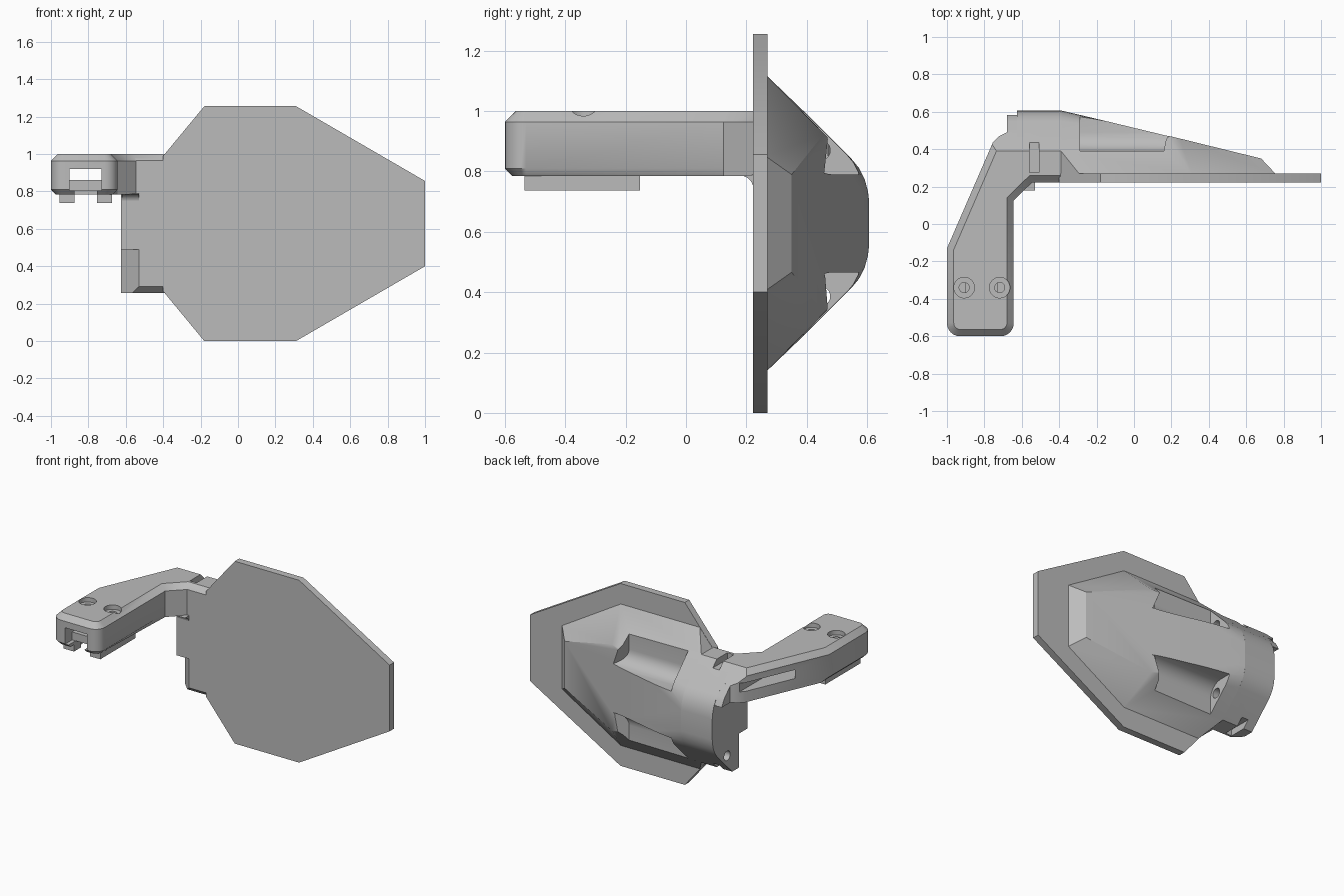
import bpy, bmesh, math
from mathutils import Vector

if "Cube" in bpy.data.objects:
    bpy.data.objects.remove(bpy.data.objects["Cube"])

MID = 0.628  # height of the symmetry plane of plate and housing
grey = bpy.data.materials.new("light_grey")
grey.diffuse_color = (0.5, 0.5, 0.5, 1)
grey.use_nodes = True
grey.node_tree.nodes["Principled BSDF"].inputs["Base Color"].default_value = grey.diffuse_color


def finish(bm, name):
    bmesh.ops.recalc_face_normals(bm, faces=bm.faces)
    me = bpy.data.meshes.new(name)
    bm.to_mesh(me)
    bm.free()
    me.materials.append(grey)
    ob = bpy.data.objects.new(name, me)
    bpy.context.collection.objects.link(ob)
    return ob


def prism(pts, a, b, axis):
    """Extrude a 2D outline along an axis: x -> (y,z), y -> (x,z), z -> (x,y)."""
    put = {'x': lambda p, t: (t, p[0], p[1]),
           'y': lambda p, t: (p[0], t, p[1]),
           'z': lambda p, t: (p[0], p[1], t)}[axis]
    bm = bmesh.new()
    lo = [bm.verts.new(put(p, a)) for p in pts]
    hi = [bm.verts.new(put(p, b)) for p in pts]
    bm.faces.new(lo)
    bm.faces.new(hi)
    for i in range(len(pts)):
        j = (i + 1) % len(pts)
        bm.faces.new((lo[i], lo[j], hi[j], hi[i]))
    bmesh.ops.recalc_face_normals(bm, faces=bm.faces)
    return bm


def box(x0, x1, y0, y1, z0, z1):
    return prism([(x0, y0), (x1, y0), (x1, y1), (x0, y1)], z0, z1, 'z')


def arc(cx, cy, r, a0, a1, n):
    return [(cx + r * math.cos(math.radians(a0 + (a1 - a0) * i / n)),
             cy + r * math.sin(math.radians(a0 + (a1 - a0) * i / n))) for i in range(n + 1)]


def flip(p):
    return (p[0], 2 * MID - p[1])


def boolean(ob, bm, op='DIFFERENCE'):
    tool = finish(bm, "cutter")
    m = ob.modifiers.new("bool", 'BOOLEAN')
    m.operation, m.object, m.solver = op, tool, 'EXACT'
    bpy.context.view_layer.objects.active = ob
    bpy.ops.object.modifier_apply(modifier=m.name)
    bpy.data.objects.remove(tool)


def smooth(ob, angle=32):
    bpy.ops.object.select_all(action='DESELECT')
    ob.select_set(True)
    bpy.context.view_layer.objects.active = ob
    bpy.ops.object.shade_smooth_by_angle(angle=math.radians(angle))


# flat plate
finish(prism([(-0.18, 0), (0.31, 0), (1, 0.4), (1, 0.856), (0.31, 1.256), (-0.18, 1.256),
              (-0.4, 0.99), (-0.4, 0.266)], 0.222, 0.27, 'y'), "plate")

# housing cross-section: sloped sides with a rounded back
half = [(0.39, 1.0), (0.55, 0.84), (0.573, 0.812), (0.592, 0.775), (0.603, 0.735), (0.607, 0.70)]
back = half + [flip(p) for p in reversed(half)]

# tapered housing on the back of the plate
bm = bmesh.new()
pts = [(-0.39, y, z) for y, z in back + [(0.265, 1.0), flip((0.265, 1.0))]]
for x, y, z in [(-0.29, 0.265, 1.12), (0.31, 0.265, 1.12), (0.76, 0.265, 0.85),
                (0.68, 0.35, 0.79), (0.245, 0.457, 0.925)]:
    pts += [(x, y, z), (x, y, 2 * MID - z)]
for p in pts:
    bm.verts.new(p)
hull = bmesh.ops.convex_hull(bm, input=bm.verts)
bmesh.ops.delete(bm, geom=[v for v in bm.verts if not v.link_faces], context='VERTS')
bmesh.ops.dissolve_limit(bm, angle_limit=math.radians(2), verts=bm.verts, edges=bm.edges)
housing = finish(bm, "housing")

# end block carrying the arm
block = [(0.222, 0.965), (0.26, 1.0)] + back + [(0.26, 0.256), (0.222, 0.291)]
end_block = finish(prism(block, -0.625, -0.388, 'x'), "end_block")
# lower front corner cut, with a rounded step above it
boolean(end_block, prism([(-0.7, 0.1), (-0.53, 0.1), (-0.53, 0.222), (-0.625, 0.317),
                          (-0.7, 0.317)], 0.1, 0.49, 'z'))

# screw channels on both sides, and the bore running out of the end block
chan = [(0.39, 1.4)] + arc(0.49, 0.89, 0.1, 180, 270, 8) + [(0.9, 0.79), (0.9, 1.4)]
for mirror in (False, True):
    prof = [flip(p) for p in chan] if mirror else chan
    bm = prism(prof, -0.29, 0.24, 'x')
    for v in bm.verts:  # slanted far end
        if v.co.x > 0:
            v.co.x = 0.16 + min(0.08, (v.co.y - 0.39) * 1.14)
    boolean(housing, bm)
    hz = 2 * MID - 0.87 if mirror else 0.87
    boolean(end_block, prism(arc(0.445, hz, 0.033, 0, 345, 23), -0.8, -0.3, 'x'))
    boolean(housing, prism(arc(0.445, hz, 0.033, 0, 345, 23), -0.8, -0.2, 'x'))
    # strap slot
    z0, z1 = (0.15, 0.30) if mirror else (0.955, 1.1)
    boolean(end_block, box(-0.558, -0.508, 0.275, 0.436, z0, z1))

# arm: chamfered bar bent towards the front
outline = (arc(-0.93, -0.53, 0.07, 180, 270, 6) + arc(-0.713, -0.53, 0.07, 270, 360, 6)
           + [(-0.643, 0.125), (-0.545, 0.222), (-0.392, 0.222), (-0.392, 0.47), (-0.68, 0.49),
              (-0.72, 0.47), (-0.755, 0.435), (-1, -0.13)])
bm = prism(outline, 0.785, 1.0, 'z')


def rim(z):
    return [e for e in bm.edges if all(abs(v.co.z - z) < 1e-4 for v in e.verts)
            and not all(v.co.x > -0.4 or (v.co.x > -0.7 and v.co.y > 0.45) for v in e.verts)
            and (z > 0.9 or all(v.co.y < 0.13 for v in e.verts))]


for z, size in ((1.0, 0.036), (0.785, 0.025)):
    bmesh.ops.bevel(bm, geom=rim(z), offset=size, segments=1, affect='EDGES')
# trim the rear end to the housing slope
cut = bmesh.ops.bisect_plane(bm, geom=bm.verts[:] + bm.edges[:] + bm.faces[:],
                             plane_co=Vector((0, 0.39, 1.0)), plane_no=Vector((0, 1, 1)),
                             clear_outer=True)
bmesh.ops.holes_fill(bm, edges=[e for e in bm.edges if e.is_boundary], sides=0)
arm = finish(bm, "arm")
boolean(arm, box(-0.558, -0.508, 0.275, 0.436, 0.955, 1.1))
# lengthwise channel, front mouth and underside slot
boolean(arm, box(-0.9, -0.73, -0.7, 0.5, 0.86, 0.92))
boolean(arm, box(-0.9, -0.73, -0.7, -0.52, 0.805, 0.87))
boolean(arm, box(-0.875, -0.755, -0.7, -0.15, 0.7, 0.806))
# stepped screw holes
for x in (-0.908, -0.718):
    boolean(arm, prism(arc(x, -0.34, 0.055, 0, 350, 35), 0.97, 1.1, 'z'))
    boolean(arm, prism(arc(x, -0.34, 0.027, 0, 345, 23), 0.9, 1.1, 'z'))

# shoulder between arm and housing
finish(prism([(0.39, 0.785), (0.39, 0.999), (0.55, 0.84), (0.565, 0.82), (0.582, 0.785)],
             -0.68, -0.62, 'x'), "shoulder")

# concave fillet under the arm
finish(prism([(0.23, 0.79), (0.18, 0.786)] + arc(0.18, 0.743, 0.043, 90, 0, 6)
             + [(0.23, 0.743)], -0.62, -0.53, 'x'), "arm_fillet")

# clip rails under the arm, with lips at both ends
for x0, x1, lip0, lip1 in ((-0.955, -0.9, -0.9, -0.875), (-0.73, -0.675, -0.755, -0.73)):
    finish(box(x0, x1, -0.535, -0.152, 0.737, 0.79), "clip_rail")
    for y0, y1 in ((-0.535, -0.46), (-0.23, -0.152)):
        finish(box(lip0, lip1, y0, y1, 0.737, 0.79), "clip_lip")

for ob in bpy.data.objects:
    smooth(ob)
